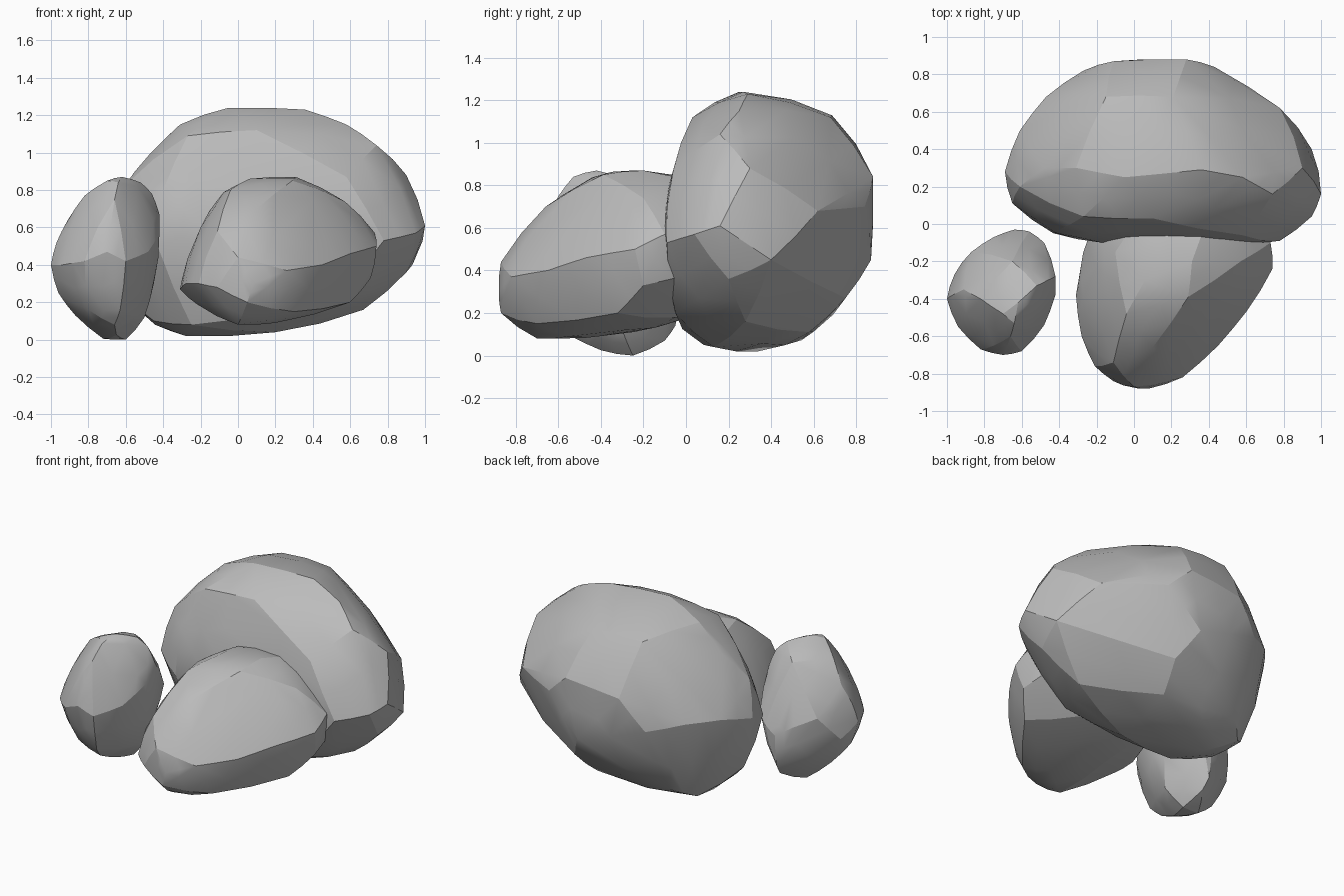
import bpy, bmesh, math
from mathutils import Vector

cube = bpy.data.objects.get("Cube")
if cube:
    bpy.data.objects.remove(cube, do_unlink=True)

# One plain stone colour
stone = bpy.data.materials.new("stone grey")
stone.use_nodes = True
stone.diffuse_color = (0.5, 0.5, 0.5, 1)
stone.node_tree.nodes["Principled BSDF"].inputs["Base Color"].default_value = (0.5, 0.5, 0.5, 1)


def convex_mesh(points):
    """Return a closed convex bmesh wrapped around the points."""
    bm = bmesh.new()
    for p in points:
        bm.verts.new(p)
    bmesh.ops.convex_hull(bm, input=bm.verts[:])
    loose = [v for v in bm.verts if not v.link_faces]
    bmesh.ops.delete(bm, geom=loose, context='VERTS')
    bmesh.ops.recalc_face_normals(bm, faces=bm.faces[:])
    bm.normal_update()
    return bm


def bulged(points):
    """Add a slightly raised midpoint above every hull edge, kept inside the bounds."""
    low = [min(p[i] for p in points) for i in range(3)]
    high = [max(p[i] for p in points) for i in range(3)]
    bm = convex_mesh(points)
    result = [v.co.copy() for v in bm.verts]
    for edge in bm.edges:
        a, b = edge.verts
        mid = (a.co + b.co) / 2
        lift = Vector()
        for v in (a, b):
            lift -= v.normal * (mid - v.co).dot(v.normal) / 8
        mid += lift
        result.append(Vector([min(max(mid[i], low[i]), high[i]) for i in range(3)]))
    bm.free()
    return result


def make_rock(name, corners):
    points = bulged([Vector(c) for c in corners])
    bm = convex_mesh(points)
    bmesh.ops.dissolve_limit(bm, angle_limit=math.radians(2), verts=bm.verts[:], edges=bm.edges[:])
    mesh = bpy.data.meshes.new(name)
    bm.to_mesh(mesh)
    bm.free()
    mesh.materials.append(stone)
    rock = bpy.data.objects.new(name, mesh)
    bpy.context.collection.objects.link(rock)
    bpy.ops.object.select_all(action='DESELECT')
    rock.select_set(True)
    bpy.context.view_layer.objects.active = rock
    bpy.ops.object.shade_smooth_by_angle(angle=math.radians(18))


# Large boulder at the back
make_rock("large_boulder", [
    # crown
    (-.05, .25, 1.24), (.36, .29, 1.23), (.1, .03, 1.12), (-.27, .04, 1.09),
    (-.31, .3, 1.15), (-.15, .68, 1.12), (.21, .68, 1.12), (.58, .25, 1.15),
    # right end
    (.74, .16, 1.04), (.9, .3, .88), (1, .16, .61), (.95, .4, .45),
    (.78, .62, .68), (.95, .04, .57), (.9, .2, .36), (.58, -.06, .87),
    # front
    (.78, -.09, .53), (.6, -.1, .65), (.14, -.09, .7), (-.17, -.1, .6),
    (-.43, -.05, .5), (-.4, -.03, .8), (.5, -.05, .2),
    # back
    (-.11, .87, .8), (.28, .88, .84), (.43, .84, .7), (.2, .87, .45),
    (-.27, .82, .6), (.3, .75, .27), (-.47, .68, .65),
    # left end
    (-.69, .28, .6), (-.61, .5, .65), (-.61, .2, .82), (-.48, .3, .98),
    (-.65, .11, .55), (-.62, .27, .25),
    # underside
    (.67, .28, .16), (.2, .13, .04), (-.28, .34, .02), (-.45, .2, .1),
    (.25, .58, .11), (-.3, .6, .14), (-.42, .48, .08), (-.25, .05, .08),
])

# Middle boulder in front, running into the large one
make_rock("front_boulder", [
    # top
    (.29, -.39, .85), (.06, -.3, .86), (.31, -.2, .87), (-.04, -.48, .8),
    (-.1, -.15, .76), (.05, .05, .8), (.4, .05, .8), (.57, -.2, .74),
    # nose
    (-.11, -.74, .58), (0, -.87, .44), (.26, -.82, .37), (.08, -.88, .3),
    (-.11, -.84, .28), (-.21, -.76, .3), (.05, -.87, .2), (.45, -.65, .4),
    (.1, -.66, .7),
    # left side
    (-.2, -.4, .6), (-.28, -.3, .38), (-.31, -.38, .27), (-.28, -.6, .3),
    (-.22, -.45, .19), (-.2, .05, .4),
    # right side
    (.5, -.42, .63), (.6, -.47, .46), (.74, -.24, .5), (.73, -.1, .57),
    (.71, -.2, .33), (.6, -.32, .2), (.65, .05, .4),
    # underside
    (0, -.7, .08), (.2, -.55, .09), (0, -.25, .11), (.4, -.05, .18),
    (.3, -.7, .15), (-.05, .05, .2),
])

# Small upright boulder to one side
make_rock("small_boulder", [
    # top
    (-.62, -.42, .87), (-.7, -.48, .85), (-.82, -.4, .77), (-.52, -.33, .84),
    (-.64, -.53, .84), (-.66, -.6, .75), (-.65, -.2, .78), (-.46, -.3, .78),
    # belt
    (-.91, -.35, .64), (-.97, -.38, .52), (-1, -.4, .4), (-.96, -.27, .32),
    (-.94, -.55, .4), (-.82, -.67, .42), (-.7, -.7, .47), (-.6, -.68, .42),
    (-.48, -.54, .47), (-.42, -.38, .57), (-.42, -.28, .67), (-.45, -.25, .3),
    (-.48, -.1, .45), (-.56, -.04, .4), (-.64, -.03, .35), (-.75, -.07, .42),
    (-.87, -.15, .48), (-.75, -.65, .6),
    # underside
    (-.96, -.38, .25), (-.87, -.3, .13), (-.72, -.25, .005), (-.6, -.25, 0),
    (-.5, -.3, .12), (-.63, -.6, .16), (-.8, -.55, .16), (-.66, -.52, .08),
    (-.65, -.4, .025), (-.63, -.1, .07), (-.64, -.05, .14),
])
